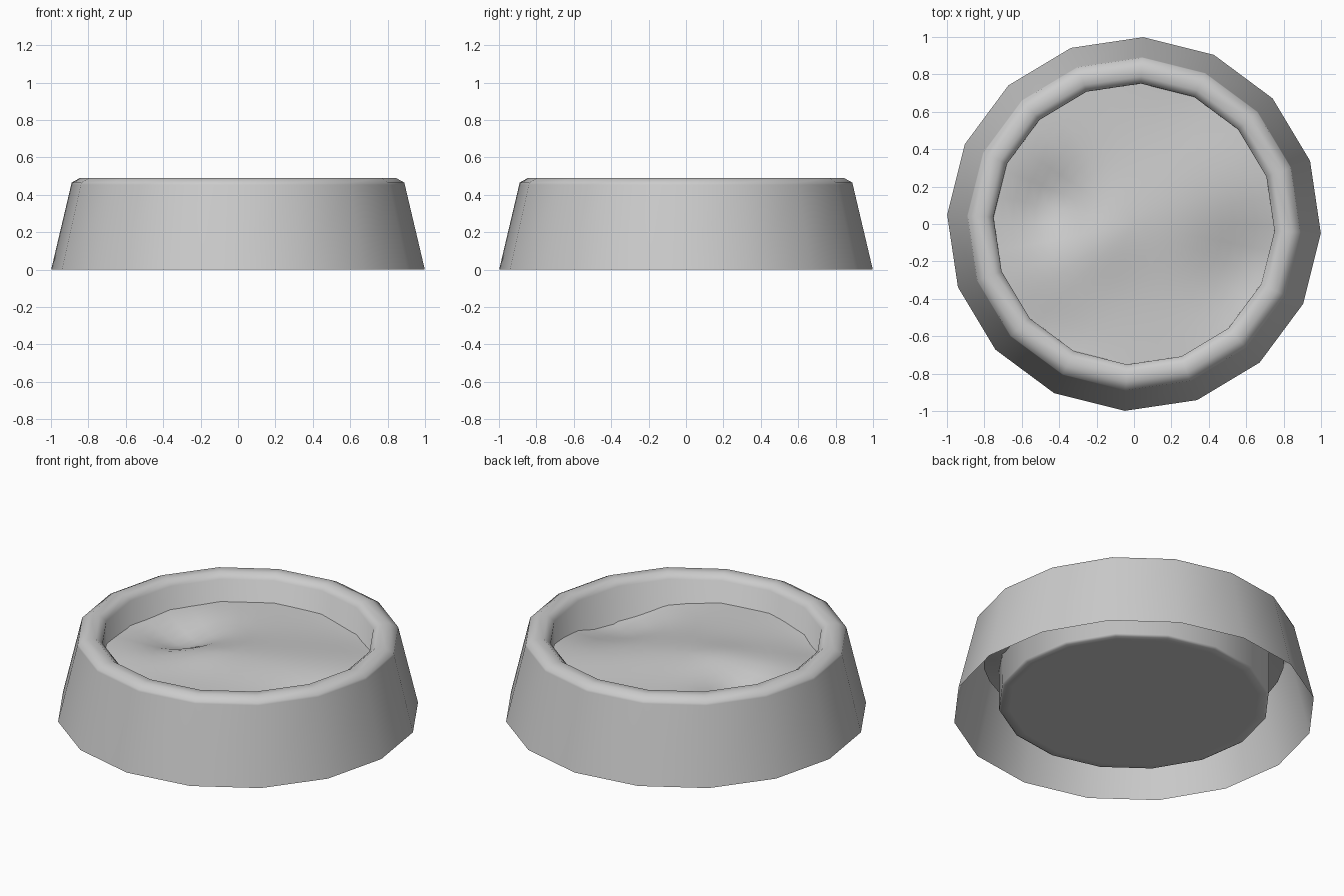
import bpy, math
from math import exp, cos, sin, pi

if "Cube" in bpy.data.objects:
    bpy.data.objects.remove(bpy.data.objects["Cube"])

SIDES = 16
OFFSET = math.radians(-2.8)


def make_object(name, verts, faces):
    mesh = bpy.data.meshes.new(name)
    mesh.from_pydata(verts, [], faces)
    mesh.update()
    for p in mesh.polygons:
        p.use_smooth = True
    obj = bpy.data.objects.new(name, mesh)
    bpy.context.collection.objects.link(obj)
    return obj


def ring(r, z, n, offset=0.0):
    return [(r * cos(offset + 2 * pi * i / n), r * sin(offset + 2 * pi * i / n), z)
            for i in range(n)]


def bridge(rows, n):
    return [(k * n + i, k * n + (i + 1) % n, (k + 1) * n + (i + 1) % n, (k + 1) * n + i)
            for k in range(rows - 1) for i in range(n)]


# Bowl shell: flared skirt (open below), rounded rim, straight well with closed floor
profile = [(1.0, 0.0), (0.893, 0.453), (0.89, 0.465), (0.845, 0.49), (0.79, 0.49),
           (0.752, 0.46), (0.75, 0.06), (0.735, 0.05), (0.69, 0.05)]
verts = [v for r, z in profile for v in ring(r, z, SIDES, OFFSET)]
faces = bridge(len(profile), SIDES)
last = (len(profile) - 1) * SIDES
faces.append(tuple(last + i for i in range(SIDES)))
bowl = make_object("bowl", verts, faces)

# Lumpy filling: soft bumps and dips (x, y, spread, height), edge runs through the wall
BUMPS = [(-0.2, -0.08, 0.16, 0.035), (0.15, 0.04, 0.22, 0.03), (-0.44, 0.1, 0.14, -0.085),
         (0.64, -0.24, 0.2, -0.09), (-0.46, -0.62, 0.17, -0.045), (0.38, 0.68, 0.2, -0.03),
         (-0.75, 0.0, 0.1, -0.01)]


def level(x, y):
    return 0.325 + sum(h * exp(-((x - cx) ** 2 + (y - cy) ** 2) / (2 * s * s))
                       for cx, cy, s, h in BUMPS)


N, ROWS, RADIUS = 32, 14, 0.83
verts = [v for k in range(1, ROWS + 1) for v in ring(RADIUS * k / ROWS, 0, N)]
faces = bridge(ROWS, N)
centre = len(verts)
verts.append((0, 0, 0))
faces += [(centre, (i + 1) % N, i) for i in range(N)]
faces = [tuple(reversed(f)) for f in faces]
filling = make_object("filling", [(x, y, level(x, y)) for x, y, _ in verts], faces)
